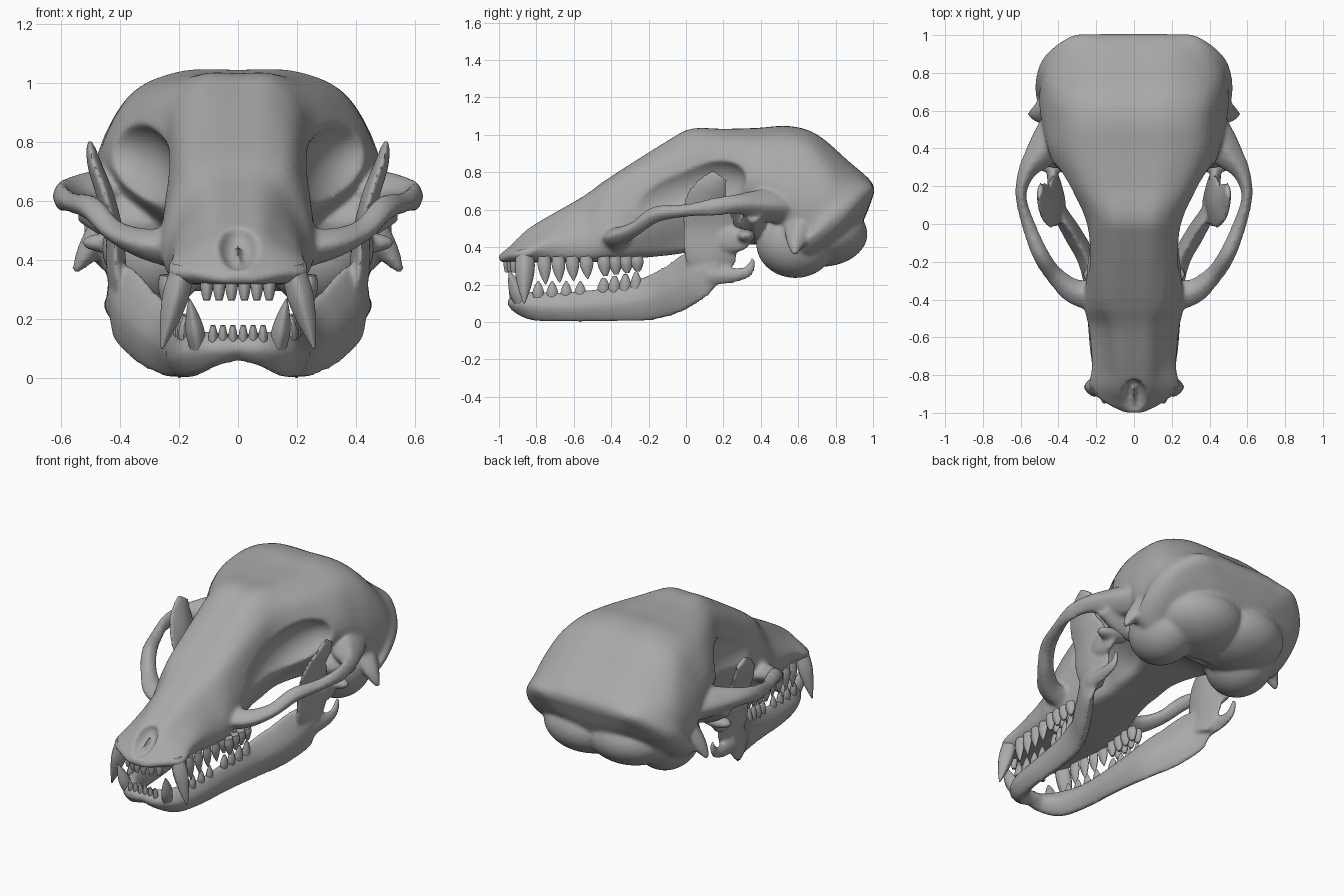
import bpy
import bmesh
from mathutils import Vector

cube = bpy.data.objects.get("Cube")
if cube:
    bpy.data.objects.remove(cube, do_unlink=True)

bone = bpy.data.materials.new("bone_grey")
bone.use_nodes = True
bone.diffuse_color = (0.4, 0.4, 0.4, 1)
bone.node_tree.nodes["Principled BSDF"].inputs["Base Color"].default_value = bone.diffuse_color


def spline(points, steps, closed=False):
    """Smooth curve of any dimension through all the points."""
    pts = [Vector(p) for p in points]
    count = len(pts)
    pick = (lambda i: pts[i % count]) if closed else (lambda i: pts[max(0, min(count - 1, i))])
    out = []
    for i in range(count if closed else count - 1):
        a, b, c, d = pick(i - 1), pick(i), pick(i + 1), pick(i + 2)
        for s in range(steps):
            t = s / steps
            out.append(b + (c - a) * t / 2 + (a - b * 2.5 + c * 2 - d / 2) * t * t
                       + ((b - c) * 3 + d - a) * t ** 3 / 2)
    if not closed:
        out.append(pts[-1])
    return out


def skin(name, rings):
    """Closed surface over a row of equal rings."""
    bm = bmesh.new()
    loops = [[bm.verts.new(p) for p in ring] for ring in rings]
    for low, high in zip(loops, loops[1:]):
        for i in range(len(low)):
            j = (i + 1) % len(low)
            bm.faces.new((low[i], low[j], high[j], high[i]))
    bm.faces.new(loops[0])
    bm.faces.new(loops[-1])
    bmesh.ops.recalc_face_normals(bm, faces=bm.faces)
    mesh = bpy.data.meshes.new(name)
    bm.to_mesh(mesh)
    bm.free()
    mesh.materials.append(bone)
    obj = bpy.data.objects.new(name, mesh)
    bpy.context.collection.objects.link(obj)
    return obj


circle = spline([(1, 0), (0, 1), (-1, 0), (0, -1)], 4, True)


def tube(name, path, side=1, up=(0, 0, 1), steps=5):
    """Tapered limb: each path row is x, y, z, side radius, up radius."""
    rows = spline(path, steps)
    centres = [Vector((r[0] * side, r[1], r[2])) for r in rows]
    rings = []
    for i, (c, r) in enumerate(zip(centres, rows)):
        tangent = centres[min(i + 1, len(rows) - 1)] - centres[max(i - 1, 0)]
        across = tangent.cross(Vector(up)).normalized()
        over = across.cross(tangent).normalized()
        rings.append([c + across * u * r[3] + over * v * r[4] for u, v in circle])
    return skin(name, rings)


def ball(name, centre, radii, tilt=0):
    bpy.ops.mesh.primitive_uv_sphere_add(segments=48, ring_count=28, location=centre)
    obj = bpy.context.object
    obj.name = name
    obj.scale = radii
    obj.rotation_euler.x = tilt
    obj.data.materials.append(bone)
    return obj


def activate(obj, others=()):
    bpy.ops.object.select_all(action="DESELECT")
    for o in (obj, *others):
        o.select_set(True)
    bpy.context.view_layer.objects.active = obj


def apply(obj, kind, **settings):
    activate(obj)
    mod = obj.modifiers.new(kind.lower(), kind)
    for key, value in settings.items():
        setattr(mod, key, value)
    bpy.ops.object.modifier_apply(modifier=mod.name)


def carve(obj, cutter):
    cutter.hide_render = True
    apply(obj, "BOOLEAN", operation="DIFFERENCE", object=cutter)
    bpy.data.objects.remove(cutter, do_unlink=True)


def fuse(name, parts, repeat):
    """Join parts into one continuous bone."""
    activate(parts[0], parts[1:])
    bpy.ops.object.join()
    obj = parts[0]
    obj.name = name
    bpy.ops.object.transform_apply(location=True, rotation=True, scale=True)
    apply(obj, "REMESH", mode="VOXEL", voxel_size=.011, use_smooth_shade=True)
    apply(obj, "SMOOTH", factor=0.5, iterations=repeat)
    obj.data.materials.clear()
    obj.data.materials.append(bone)
    bpy.ops.object.shade_smooth_by_angle(angle=0.9)


# Cranium: top y, bottom y, top z, roof x and z, side x and z, base x and z
sections = [
    (-1, -1, .36, .04, .35, .05, .335, .04, .32),
    (-.95, -.95, .41, .08, .39, .15, .36, .12, .32),
    (-.87, -.87, .48, .12, .45, .235, .37, .2, .32),
    (-.75, -.75, .555, .14, .5, .22, .42, .2, .32),
    (-.55, -.55, .67, .15, .61, .23, .46, .23, .32),
    (-.41, -.41, .77, .19, .71, .26, .5, .24, .33),
    (-.1, -.1, .965, .22, .85, .24, .6, .17, .36),
    (.03, .03, 1.03, .24, .9, .27, .65, .17, .38),
    (.2, .2, 1.03, .31, .93, .37, .68, .18, .4),
    (.38, .38, 1.035, .37, .94, .45, .72, .3, .42),
    (.55, .5, 1.045, .385, .94, .485, .68, .38, .38),
    (.7, .55, 1, .41, .89, .5, .64, .43, .34),
    (.87, .57, .855, .44, .75, .5, .6, .46, .34),
    (1, .57, .735, .36, .715, .5, .6, .51, .37),
    (.985, .63, .63, .28, .61, .44, .51, .42, .31),
    (.93, .75, .5, .12, .48, .2, .42, .14, .33),
]
rings = []
for y0, y1, top, rx, rz, sx, sz, bx, bz in spline(sections, 4):
    half = [(rx * .55, top - (top - rz) * .08), (rx, rz), (sx, sz),
            (bx, bz + (sz - bz) * .25), (bx * .7, bz)]
    outline = [(0, top), *half, (0, bz)] + [(-x, z) for x, z in reversed(half)]
    rings.append([(x, y0 + (y1 - y0) * (top - z) / (top - bz), z)
                  for x, z in spline(outline, 5, True)])
skull = skin("skull", rings)

# Eye and temple hollows, nose opening
for side in (1, -1):
    carve(skull, ball("temple_cutter", (side * .42, -.05, .68), (.215, .38, .19), .3))
carve(skull, ball("nose_cutter", (0, -.94, .45), (.068, .13, .07), .45))

# Cheek arches, ear bulges, back lobes and mastoid points
skull_parts = [skull, tube("nose_septum", [(0, -.95, .35, .012, .03), (0, -.84, .42, .008, .05)])]
for side in (1, -1):
    skull_parts += [
        tube("cheek_arch", [(.17, -.38, .44, .09, .08), (.31, -.36, .455, .07, .055),
                            (.42, -.27, .5, .05, .04), (.495, -.16, .575, .045, .045),
                            (.56, 0, .595, .037, .035), (.598, .15, .615, .03, .05),
                            (.565, .28, .63, .05, .055), (.48, .39, .625, .09, .085),
                            (.4, .52, .62, .1, .1)], side),
        tube("jaw_socket", [(.2, .36, .53, .08, .09), (.38, .36, .53, .07, .08),
                            (.53, .36, .58, .05, .05)], side),
        ball("ear_bulge", (side * .28, .585, .42), (.18, .21, .185)),
        ball("back_lobe", (side * .14, .72, .47), (.28, .25, .175)),
        tube("mastoid", [(.42, .62, .54, .07, .1), (.5, .59, .44, .045, .06),
                         (.555, .58, .36, .012, .015)], side, (0, 1, 0)),
    ]
fuse("skull", skull_parts, 7)

# Lower jaw
jaw_parts = []
for side in (1, -1):
    jaw_parts += [
        tube("jaw_body", [(0, -.9, .105, .05, .045), (.08, -.895, .1, .055, .06),
                          (.15, -.81, .085, .055, .08), (.19, -.65, .08, .045, .08),
                          (.21, -.4, .095, .045, .095), (.245, -.2, .125, .05, .12),
                          (.325, -.05, .185, .05, .135), (.395, .07, .265, .04, .135),
                          (.42, .17, .3, .025, .08)], side),
        tube("jaw_ramus", [(.39, .11, .22, .03, .08), (.41, .13, .35, .035, .145),
                           (.42, .125, .5, .03, .145), (.45, .1, .62, .03, .12),
                           (.485, .14, .72, .025, .09), (.5, .18, .785, .015, .05)],
             side, (0, 1, 0)),
        ball("jaw_condyle", (side * .43, .32, .46), (.1, .05, .035)),
        ball("condyle_neck", (side * .43, .25, .44), (.03, .1, .07)),
        tube("jaw_hook", [(.42, .12, .25, .03, .06), (.43, .26, .25, .025, .04),
                          (.43, .335, .275, .018, .03), (.43, .36, .34, .012, .012)], side),
    ]
fuse("lower_jaw", jaw_parts, 4)


def tooth(name, base, tip, wide, long, side, blunt=.08):
    """Crown that swells slightly before a sharp or blunt tip."""
    a, b = Vector(base), Vector(tip)
    path = [(*a.lerp(b, t), wide * k, long * k)
            for t, k in ((0, .85), (.35, 1), (.7, .6 + blunt * .5), (1, blunt))]
    obj = tube(name, path, side, (0, 1, 0), 4)
    activate(obj)
    bpy.ops.object.shade_smooth_by_angle(angle=1)


for side in (1, -1):
    # Canines
    tooth("upper_canine", (.185, -.86, .38), (.258, -.865, .1), .045, .053, side)
    tooth("lower_canine", (.135, -.88, .1), (.165, -.945, .27), .032, .042, side)
    # Incisors
    for i in range(3):
        x = .022 + i * .042
        tooth("upper_incisor", (x, -.96 + x * .4, .35), (x, -.965 + x * .4, .265),
              .021, .022, side, .55)
        x *= .8
        tooth("lower_incisor", (x, -.92, .11), (x, -.935, .18), .016, .018, side, .5)
    # Pointed cheek teeth
    for i in range(4):
        y = -.76 + i * .075
        x = .2 + i * .006
        tooth("upper_premolar", (x, y, .35), (x + .005, y + .01, .2 + i * .01), .022, .036, side)
        tooth("lower_premolar", (x - .015, y - .03, .13), (x - .02, y - .03, .22), .018, .03, side)
    # Low molars with paired cusps
    for i in range(4):
        y = -.44 + i * .058
        for dx in (-.02, .02):
            tooth("upper_molar", (.225 + dx, y, .35), (.225 + dx, y + .01, .245 + i * .008),
                  .025, .036, side, .3)
        tooth("lower_molar", (.21 + i * .01, y, .15), (.215 + i * .01, y, .235 + i * .01),
              .022, .033, side, .3)
